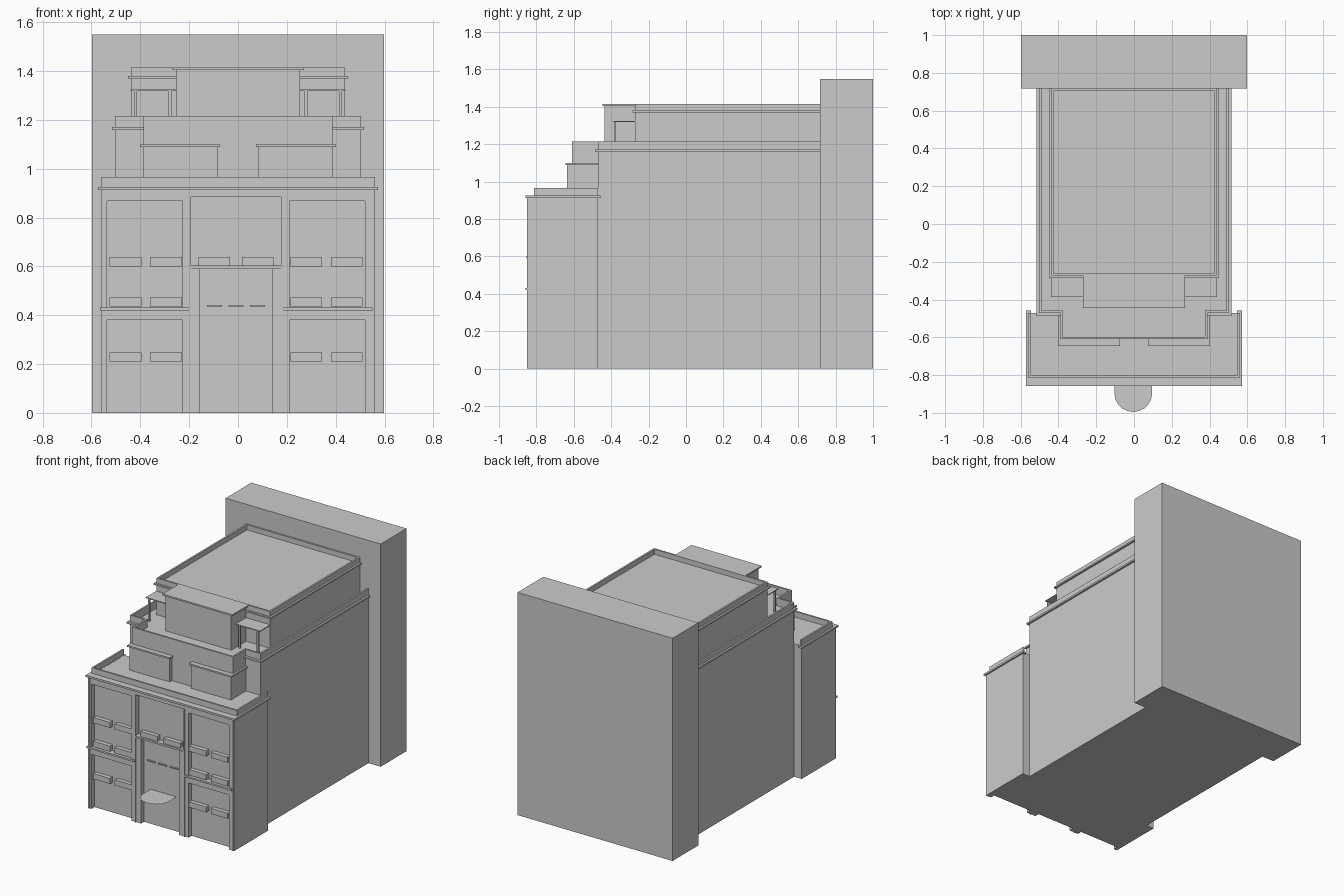
import bpy, bmesh, math

def box(name, x0, x1, y0, y1, z0, z1):
    bm = bmesh.new()
    bmesh.ops.create_cube(bm, size=1)
    for v in bm.verts:
        v.co = ((x0, x1)[v.co.x > 0], (y0, y1)[v.co.y > 0], (z0, z1)[v.co.z > 0])
    me = bpy.data.meshes.new(name)
    bm.to_mesh(me)
    bm.free()
    ob = bpy.data.objects.new(name, me)
    bpy.context.collection.objects.link(ob)
    return ob

def pair(name, x0, x1, *r, c=0.0):
    """A box on the right of x = c and its mirror image on the left."""
    box(name + "_right", c + x0, c + x1, *r)
    box(name + "_left", c - x1, c - x0, *r)

def parapet(name, hx, y0, y1, z0, z1, t=0.012, back=False):
    """Low wall round the front and sides of a roof."""
    pair(name + "_side", hx - t, hx, y0, y1, z0, z1)
    box(name + "_front", -hx + t, hx - t, y0, y0 + t, z0, z1)
    if back:
        box(name + "_back", -hx + t, hx - t, y1 - t, y1, z0, z1)

# Rear tower and main hall
box("rear_tower", -0.597, 0.597, 0.717, 1.0, 0, 1.55)
box("main_hall", -0.503, 0.503, -0.47, 0.717, 0, 1.16)
pair("hall_parapet_side", 0.491, 0.503, -0.47, 0.717, 1.16, 1.215)
pair("hall_parapet_front", 0.387, 0.491, -0.47, -0.458, 1.16, 1.215)
pair("hall_ledge_side", 0.50, 0.516, -0.487, 0.717, 1.159, 1.171)
pair("hall_ledge_front", 0.387, 0.50, -0.487, -0.467, 1.159, 1.171)

# Middle tier with two bays
box("middle_tier", -0.388, 0.388, -0.61, -0.47, 0.92, 1.16)
parapet("middle_parapet", 0.388, -0.61, -0.458, 1.16, 1.215)
pair("bay", 0.083, 0.39, -0.635, -0.47, 0.92, 1.088)
pair("bay_slab", 0.074, 0.402, -0.645, -0.47, 1.088, 1.099)

# Upper tier, ledge and roof wall
box("upper_tier", -0.437, 0.437, -0.273, 0.717, 1.16, 1.38)
parapet("upper_parapet", 0.437, -0.273, 0.717, 1.38, 1.415, back=True)
pair("upper_ledge_side", 0.43, 0.45, -0.286, 0.717, 1.37, 1.38)
box("upper_ledge_front", -0.43, 0.43, -0.286, -0.27, 1.37, 1.38)

# Penthouse and post-carried canopies
box("penthouse", -0.254, 0.254, -0.437, -0.27, 1.16, 1.404)
box("penthouse_slab", -0.27, 0.27, -0.446, -0.262, 1.404, 1.415)
pair("canopy", 0.254, 0.44, -0.387, -0.273, 1.318, 1.324)
for px in (0.273, 0.413):
    pair("canopy_post", px, px + 0.012, -0.385, -0.373, 1.16, 1.318)

# Front block
F, B = -0.845, -0.812
C = -0.008
box("front_block", -0.562, 0.562, B, -0.47, 0, 0.925)
parapet("front_parapet", 0.56, -0.812, -0.47, 0.925, 0.965)
pair("cornice_side", 0.545, 0.573, -0.857, -0.457, 0.913, 0.926)
box("cornice_front", -0.545, 0.545, -0.857, -0.80, 0.913, 0.926)

# Facade frame around the recessed panels
box("corner_pier_left", -0.562, -0.537, F, B, 0, 0.913)
box("corner_pier_right", 0.521, 0.562, F, B, 0, 0.913)
pair("pier", 0.186, 0.219, F, B, 0, 0.913, c=C)
pair("pier_strip", 0.184, 0.192, -0.851, F, 0, 0.885, c=C)
pair("corner_strip", 0.549, 0.556, -0.85, F, 0, 0.913)
pair("side_head", 0.219, 0.529, F, B, 0.868, 0.913, c=C)
box("centre_head", C - 0.186, C + 0.186, F, B, 0.885, 0.913)
pair("floor_band", 0.219, 0.529, F, B, 0.38, 0.43, c=C)
pair("floor_ledge", 0.192, 0.558, -0.857, F, 0.42, 0.432, c=C)

# Entrance
pair("door_frame", 0.147, 0.186, F, B, 0, 0.59, c=C)
box("door_lintel", C - 0.186, C + 0.186, -0.853, B, 0.59, 0.603)
for i in (-1, 0, 1):
    box("door_slat", C + i * 0.088 - 0.031, C + i * 0.088 + 0.031, -0.822, B, 0.435, 0.442)

# Window boxes
for z in (0.21, 0.435, 0.60):
    for x in (0.222, 0.388):
        pair("window_box", x, x + 0.13, -0.842, B, z, z + 0.038, c=C)
pair("centre_window_box", 0.024, 0.154, -0.842, B, 0.603, 0.638, c=C)

# Thin rounded awning over the entrance
pts = [(0.1, B)] + [(0.1 * math.cos(a), -0.895 - 0.1 * math.sin(a))
       for a in [math.pi * i / 10 for i in range(11)]] + [(-0.1, B)]
me = bpy.data.meshes.new("awning")
me.from_pydata([(x - 0.004, y, 0.24) for x, y in pts], [], [list(range(len(pts)))[::-1]])
bpy.context.collection.objects.link(bpy.data.objects.new("awning", me))
